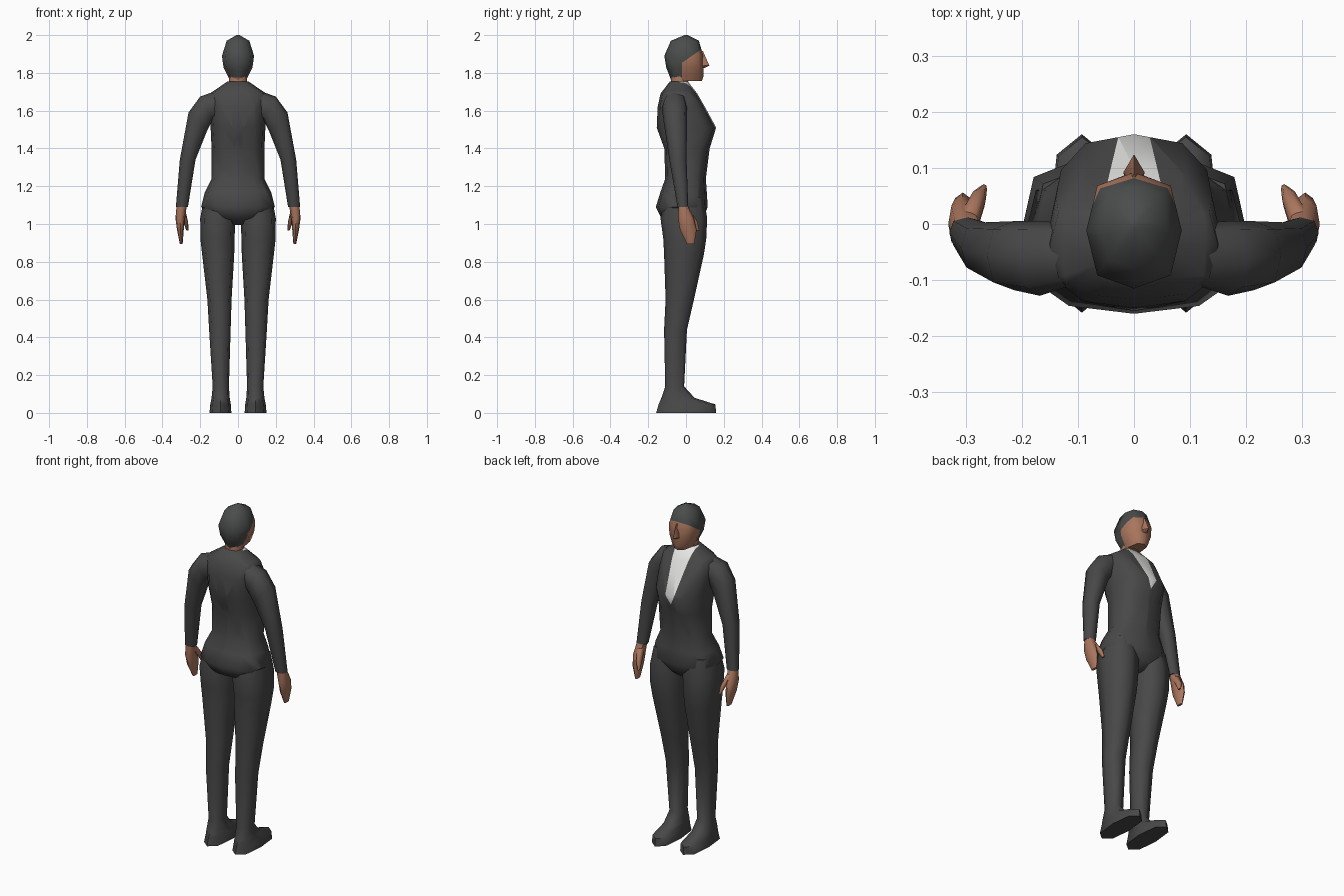
import bpy, bmesh, math
from mathutils import Vector

cube = bpy.data.objects.get("Cube")
if cube:
    bpy.data.objects.remove(cube, do_unlink=True)


def material(name, color):
    mat = bpy.data.materials.new(name)
    mat.use_nodes = True
    rgba = (*color, 1)
    mat.diffuse_color = rgba
    mat.node_tree.nodes["Principled BSDF"].inputs["Base Color"].default_value = rgba
    return mat


suit = material("dark suit", (0.065, 0.065, 0.065))
hair = material("dark hair", (0.07, 0.072, 0.072))
skin = material("skin", (0.4, 0.18, 0.11))
shirt = material("white shirt", (0.78, 0.78, 0.76))


def section(sides, power):
    """Rounded box outline inside the unit square."""
    def soften(t):
        return math.copysign(abs(t) ** power, t) if abs(t) > 1e-6 else 0
    angles = [math.tau * i / sides for i in range(sides)]
    return [(soften(math.sin(a)), soften(math.cos(a))) for a in angles]


def loft(name, rings, mats, sides=8, power=0.75, mirror=1, cuts=(), rule=None):
    """Skin rings (inner x, inner z, outer x, outer z, back y, front y)."""
    bm = bmesh.new()
    loops = []
    for x0, z0, x1, z1, back, front in rings:
        loop = []
        for u, v in section(sides, power):
            t = (u + 1) / 2
            y = (back + front) / 2 + v * (front - back) / 2
            loop.append(bm.verts.new((mirror * (x0 + (x1 - x0) * t), y, z0 + (z1 - z0) * t)))
        loops.append(loop)
    for a, b in zip(loops, loops[1:]):
        for i in range(sides):
            j = (i + 1) % sides
            bm.faces.new((a[i], a[j], b[j], b[i]))
    bm.faces.new(loops[0])
    bm.faces.new(loops[-1])
    bmesh.ops.recalc_face_normals(bm, faces=bm.faces)
    # Cut colour borders, then colour the faces by the rule
    for point, normal in cuts:
        bmesh.ops.bisect_plane(bm, geom=bm.verts[:] + bm.edges[:] + bm.faces[:],
                               plane_co=point, plane_no=normal)
    if rule:
        for face in bm.faces:
            face.material_index = rule(face.calc_center_median(), face.normal)
    mesh = bpy.data.meshes.new(name)
    bm.to_mesh(mesh)
    bm.free()
    for mat in mats:
        mesh.materials.append(mat)
    obj = bpy.data.objects.new(name, mesh)
    bpy.context.collection.objects.link(obj)
    bpy.ops.object.select_all(action="DESELECT")
    obj.select_set(True)
    bpy.context.view_layer.objects.active = obj
    bpy.ops.object.shade_smooth_by_angle(angle=math.radians(60))
    return obj


def level(rings):
    """Level rings centred on x = 0 from (z, half width, back, front)."""
    return [(-w, z, w, z, back, front) for z, w, back, front in rings]


def limb(rings):
    """Level rings off centre from (z, inner x, outer x, back, front)."""
    return [(a, z, b, z, back, front) for z, a, b, back, front in rings]


# Torso with an open jacket over a shirt
V_TIP, V_KNEE, V_TOP = (0, 1.455), (0.028, 1.51), (0.06, 1.75)


def v_width(z, low, high):
    return low[0] + (z - low[1]) * (high[0] - low[0]) / (high[1] - low[1])


def shirt_rule(c, n):
    width = min(v_width(c.z, V_TIP, V_KNEE), v_width(c.z, V_KNEE, V_TOP))
    return int(n.y > 0.1 and abs(c.x) < width)


v_cuts = []
for low, high in ((V_TIP, V_KNEE), (V_KNEE, V_TOP)):
    for s in (1, -1):
        v_cuts.append((Vector((s * low[0], 0, low[1])),
                       Vector((high[1] - low[1], 0, -s * (high[0] - low[0])))))

loft("jacket_torso", level([
    (1.755, 0.055, -0.085, 0.01),
    (1.69, 0.15, -0.135, 0.06),
    (1.62, 0.155, -0.15, 0.1),
    (1.51, 0.145, -0.155, 0.16),
    (1.4, 0.14, -0.115, 0.125),
    (1.24, 0.14, -0.11, 0.105),
    (1.17, 0.175, -0.135, 0.11),
    (1.09, 0.195, -0.16, 0.115),
    (1.03, 0.13, -0.13, 0.09),
    (0.995, 0.03, -0.06, 0.05)]),
    [suit, shirt], sides=12, cuts=v_cuts, rule=shirt_rule)

# Neck
loft("neck", level([(1.7, 0.05, -0.08, 0.005), (1.82, 0.046, -0.078, 0.02)]), [skin])

# Head with hair above a sloping hairline and behind the cheeks
TEMPLE, BROW, NAPE = Vector((0, -0.02, 1.855)), Vector((0, 0.09, 1.93)), Vector((0, 0, 1.775))
slope = Vector((0, TEMPLE.z - BROW.z, BROW.y - TEMPLE.y))


def hair_rule(c, n):
    face_area = c.y > TEMPLE.y and (c - TEMPLE).dot(slope) < 0
    return int(face_area or c.z < NAPE.z)


loft("head", level([
    (2.0, 0.008, -0.008, 0.008),
    (1.97, 0.06, -0.08, 0.068),
    (1.89, 0.085, -0.115, 0.092),
    (1.83, 0.077, -0.105, 0.093),
    (1.78, 0.052, -0.086, 0.092),
    (1.758, 0.042, -0.078, 0.085)]),
    [hair, skin], cuts=[(TEMPLE, Vector((0, 1, 0))), (TEMPLE, slope), (NAPE, Vector((0, 0, 1)))],
    rule=hair_rule)

# Nose
loft("nose", level([
    (1.915, 0.006, 0.06, 0.09),
    (1.838, 0.019, 0.06, 0.124),
    (1.825, 0.015, 0.06, 0.095)]), [skin], sides=4, power=1)

# Paired limbs
for side, s in (("left", 1), ("right", -1)):
    loft(side + "_sleeve", [
        (0.1, 1.57, 0.07, 1.72, -0.1, 0),
        (0.135, 1.55, 0.2, 1.675, -0.128, 0.005),
        (0.165, 1.49, 0.262, 1.59, -0.118, 0.005),
        (0.225, 1.34, 0.308, 1.34, -0.088, 0.003),
        (0.265, 1.09, 0.329, 1.09, -0.045, 0.012)], [suit], mirror=s)
    loft(side + "_hand", limb([
        (1.1, 0.27, 0.325, -0.04, 0.008),
        (1.03, 0.282, 0.331, -0.042, 0.042),
        (0.97, 0.287, 0.323, -0.032, 0.056),
        (0.895, 0.293, 0.308, 0.005, 0.045)]), [skin], mirror=s)
    loft(side + "_thumb", limb([
        (1.07, 0.278, 0.312, -0.025, 0.025),
        (1.01, 0.264, 0.29, 0.025, 0.062),
        (0.965, 0.262, 0.273, 0.052, 0.071)]), [skin], mirror=s)
    loft(side + "_leg_and_shoe", limb([
        (1.14, 0.02, 0.18, -0.11, 0.095),
        (1.03, 0.015, 0.2, -0.135, 0.112),
        (0.92, 0.018, 0.199, -0.12, 0.107),
        (0.84, 0.02, 0.19, -0.116, 0.095),
        (0.6, 0.034, 0.162, -0.108, 0.042),
        (0.44, 0.039, 0.153, -0.116, 0.005),
        (0.14, 0.048, 0.134, -0.11, -0.01),
        (0.08, 0.044, 0.14, -0.13, 0.045),
        (0.045, 0.038, 0.147, -0.145, 0.155),
        (0, 0.035, 0.151, -0.158, 0.16)]), [suit], mirror=s)
